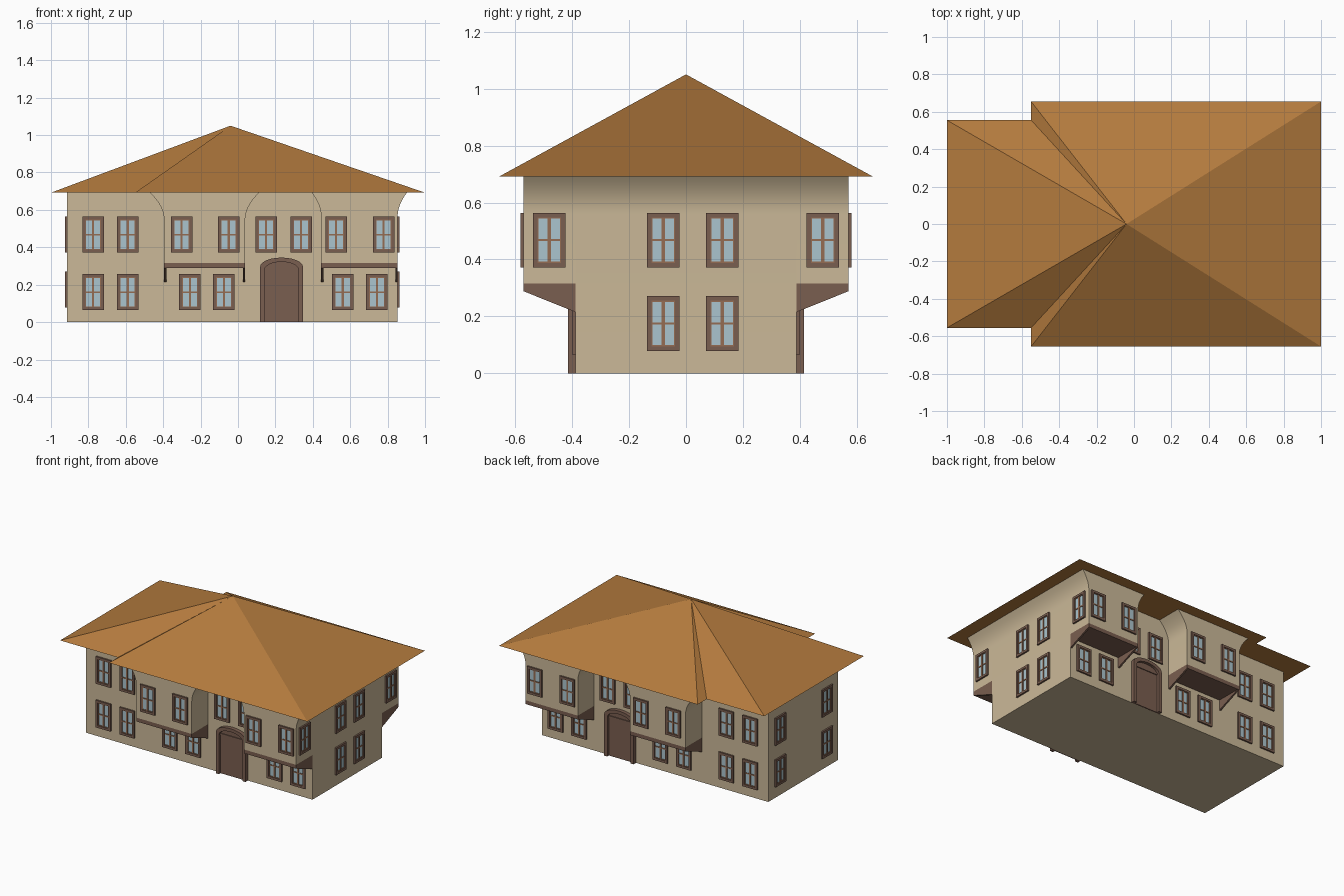
import bpy, bmesh, math
from mathutils import Matrix, Vector

if "Cube" in bpy.data.objects:
    bpy.data.objects.remove(bpy.data.objects["Cube"])


def material(name, rgb):
    m = bpy.data.materials.new(name)
    m.diffuse_color = (*rgb, 1)
    m.use_nodes = True
    m.node_tree.nodes["Principled BSDF"].inputs["Base Color"].default_value = m.diffuse_color
    return m


WALL = material("plaster_beige", (0.60, 0.485, 0.315))
ROOF = material("roof_tan", (0.45, 0.195, 0.047))
TRIM = material("timber_brown", (0.195, 0.112, 0.080))
SASH = material("sash_light_brown", (0.30, 0.15, 0.085))
GLASS = material("glass_blue", (0.41, 0.56, 0.62))


def finish(name, bm, mats, smooth=False):
    bmesh.ops.recalc_face_normals(bm, faces=bm.faces[:])
    me = bpy.data.meshes.new(name)
    bm.to_mesh(me)
    bm.free()
    for m in mats:
        me.materials.append(m)
    if smooth:
        me.shade_smooth()
        me.set_sharp_from_angle(angle=math.radians(30))
    ob = bpy.data.objects.new(name, me)
    bpy.context.collection.objects.link(ob)
    return ob


def extrude(bm, pts, vec):
    """Closed solid from a planar outline swept along vec."""
    a = [bm.verts.new(p) for p in pts]
    b = [bm.verts.new(Vector(p) + Vector(vec)) for p in pts]
    bm.faces.new(a)
    bm.faces.new(b[::-1])
    for i in range(len(a)):
        j = (i + 1) % len(a)
        bm.faces.new((a[i], a[j], b[j], b[i]))


def box(bm, x0, x1, y0, y1, z0, z1, mat=0):
    n = len(bm.faces)
    extrude(bm, [(x0, y0, z0), (x1, y0, z0), (x1, y0, z1), (x0, y0, z1)], (0, y1 - y0, 0))
    bm.faces.ensure_lookup_table()
    for f in bm.faces[n:]:
        f.material_index = mat


EAVE, HW, BAY = 0.692, 0.388, 0.57     # eave height, wall and bay half depth
X0, X1 = -0.914, 0.853                 # end walls


def flare(x, d, z0):
    """Wall edge curving outward by d up to the eave."""
    return [(x + d * (i / 8) ** 2, z0 + (EAVE - z0) * i / 8) for i in range(9)]


# main walls, right end coved under the eave
bm = bmesh.new()
outline = [(X0, 0), (X1, 0)] + flare(X1, 0.05, 0.56) + [(X0, EAVE)]
extrude(bm, [(x, -HW, z) for x, z in outline], (0, 2 * HW, 0))
finish("main_walls", bm, [WALL], True)

# roof: stepped eave outline rising to one apex
bm = bmesh.new()
half = [(-1, 0.555), (-0.55, 0.555), (-0.55, 0.655), (1, 0.655)]
base = [bm.verts.new((x, -y, EAVE)) for x, y in half]
base += [bm.verts.new((x, y, EAVE)) for x, y in half[::-1]]
apex = bm.verts.new((-0.04, 0, 1.05))
bm.faces.new(base[::-1])
for i, v in enumerate(base):
    bm.faces.new((v, base[(i + 1) % len(base)], apex))
finish("roof", bm, [ROOF])


def bay(name, x0, x1, d, z0, s):
    # projecting upper room with coved sides
    bm = bmesh.new()
    left = [(x0 + x1 - x, z) for x, z in flare(x1, d, z0)][::-1]
    pts = [(x0, 0.315), (x1, 0.315)] + flare(x1, d, z0) + left
    extrude(bm, [(x, s * BAY, z) for x, z in pts], (0, -s * (BAY - HW), 0))
    finish(name + "_walls", bm, [WALL], True)
    # timber floor band and sloping side brackets
    bm = bmesh.new()
    box(bm, x0, x1, s * HW, s * BAY, 0.288, 0.315)
    for x in (x0, x1 - 0.012):
        prof = [(HW, 0.288), (BAY, 0.288), (HW, 0.215)]
        extrude(bm, [(x, s * y, z) for y, z in prof], (0.012, 0, 0))
    finish(name + "_timber", bm, [TRIM])


def arch(x0, x1, spring, top, n=12):
    c, r = (x0 + x1) / 2, (x1 - x0) / 2
    arc = [(c + r * math.cos(math.pi * i / n), spring + (top - spring) * math.sin(math.pi * i / n))
           for i in range(n + 1)]
    return [(x1, 0)] + arc + [(x0, 0)]


def door(name, s):
    # arched surround
    bm = bmesh.new()
    outer, inner = arch(0.118, 0.348, 0.295, 0.345), arch(0.142, 0.324, 0.28, 0.322)
    for i in range(len(outer) - 1):
        q = [outer[i], outer[i + 1], inner[i + 1], inner[i]]
        extrude(bm, [(x, s * (HW - 0.003), z) for x, z in q], (0, s * 0.03, 0))
    bmesh.ops.remove_doubles(bm, verts=bm.verts[:], dist=1e-5)
    # drop the walls shared between neighbouring arch stones
    groups = {}
    for f in bm.faces:
        groups.setdefault(tuple(sorted(v.index for v in f.verts)), []).append(f)
    # recessed leaf with a lintel rail
    extrude(bm, [(x, s * (HW - 0.003), z) for x, z in inner], (0, s * 0.011, 0))
    box(bm, 0.142, 0.324, s * HW, s * (HW + 0.014), 0.272, 0.284)
    finish(name, bm, [TRIM])


def window(name, pos, angle, w=0.115, h=0.192):
    """Local x across, -y outward; panes, sash bars and frame."""
    bm = bmesh.new()
    a, b, t = w / 2, h / 2, 0.016

    def ring(a, b, t, depth, mat):
        for k in (-1, 1):
            box(bm, k * a, k * (a - t), 0, -depth, -b, b, mat)
            box(bm, -a + t, a - t, 0, -depth, k * b, k * (b - t), mat)

    ring(a, b, t, 0.011, 0)
    ring(a - t, b - t, 0.004, 0.007, 1)
    box(bm, -a + t, a - t, 0, -0.003, -b + t, b - t, 2)
    box(bm, -0.006, 0.006, 0, -0.008, -b + t, b - t, 1)
    box(bm, -a + t, a - t, 0, -0.007, -0.004, 0.004, 1)
    bm.transform(Matrix.Translation(pos) @ Matrix.Rotation(angle, 4, 'Z'))
    finish(name, bm, [TRIM, SASH, GLASS])


UP, LOW = 0.468, 0.175
for side, s in (("front", -1), ("back", 1)):
    bay(side + "_left_bay", -0.395, 0.038, 0.075, 0.545, s)
    bay(side + "_right_bay", 0.445, X1, 0.05, 0.56, s)
    door(side + "_door", s)
    turn = 0 if s < 0 else math.pi
    # long wall windows
    rows = [("lower", LOW - 0.015, HW, (-0.775, -0.59, -0.257, -0.075, 0.56, 0.743)),
            ("upper", UP, HW, (-0.775, -0.59, 0.15, 0.337)),
            ("bay", UP, BAY, (-0.302, -0.05, 0.524, 0.778))]
    for row, z, y, xs in rows:
        for i, x in enumerate(xs):
            window(f"{side}_{row}_window_{i + 1}", (x, s * y, z), turn)
    # end window of the right bay
    window(side + "_bay_end_window", (X1, s * 0.48, UP), math.pi / 2)

# end wall windows
for row, z in (("lower", LOW), ("upper", UP)):
    for i, y in enumerate((-0.08, 0.127)):
        window(f"right_{row}_window_{i + 1}", (X1, y, z), math.pi / 2)
    for i, y in enumerate((-0.26, 0.26)):
        window(f"left_{row}_window_{i + 1}", (X0, y, z), -math.pi / 2)
